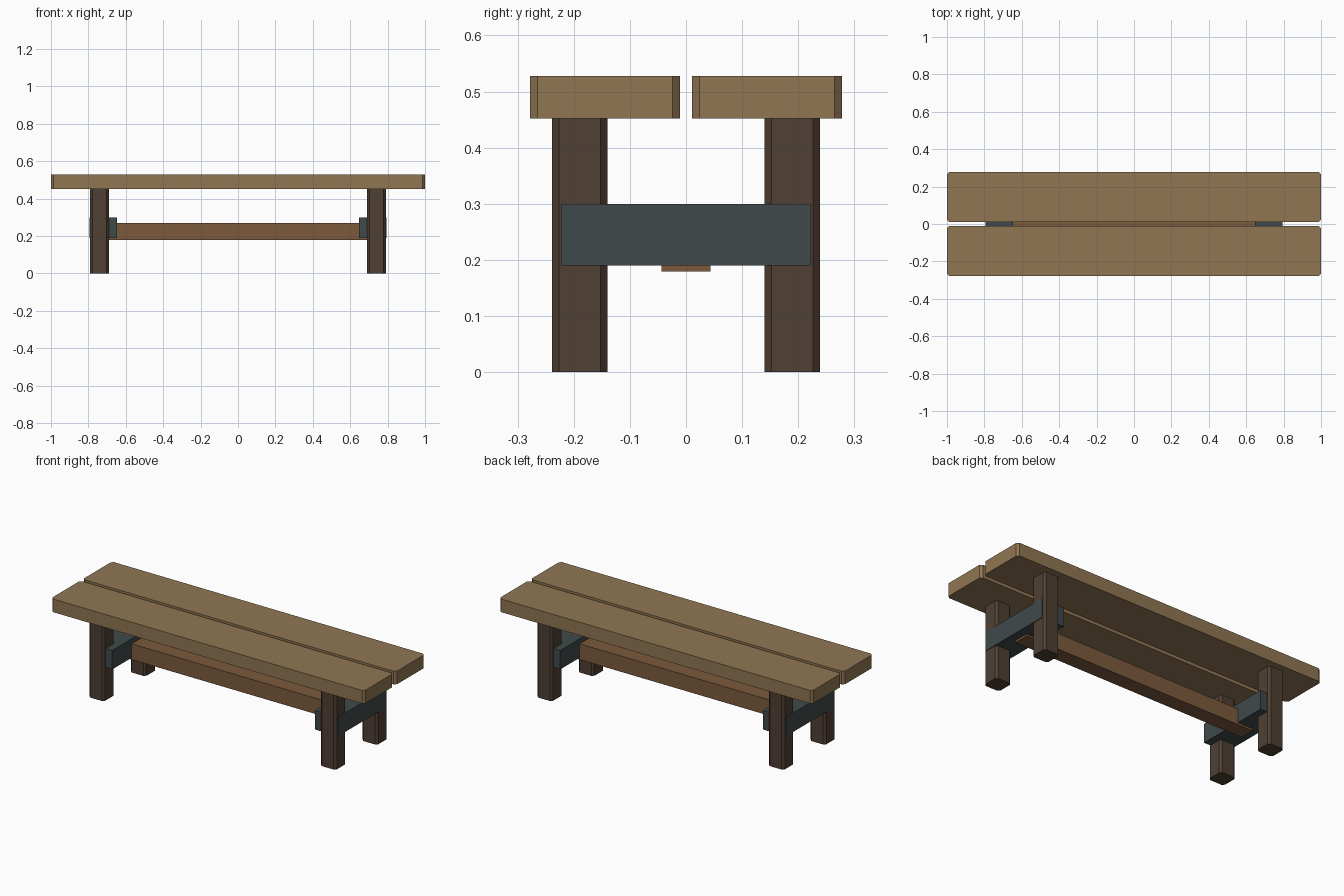
import bpy, bmesh

if "Cube" in bpy.data.objects:
    bpy.data.objects.remove(bpy.data.objects["Cube"])


def material(name, rgb):
    m = bpy.data.materials.new(name)
    m.diffuse_color = (*rgb, 1)
    m.use_nodes = True
    m.node_tree.nodes["Principled BSDF"].inputs["Base Color"].default_value = m.diffuse_color
    return m


LIGHT_WOOD = material("light_wood", (0.28, 0.18, 0.085))
DARK_WOOD = material("dark_wood", (0.08, 0.05, 0.033))
RED_WOOD = material("red_wood", (0.20, 0.10, 0.046))
SLATE = material("slate_paint", (0.052, 0.068, 0.070))


def beam(name, lo, hi, mat, chamfer=0.0):
    """Box between two corners, with optional chamfered vertical edges."""
    bm = bmesh.new()
    bmesh.ops.create_cube(bm, size=1)
    for v in bm.verts:
        v.co = [(a + b) / 2 + c * (b - a) for a, b, c in zip(lo, hi, v.co)]
    if chamfer:
        upright = [e for e in bm.edges
                   if abs(e.verts[0].co.z - e.verts[1].co.z) > 1e-4]
        bmesh.ops.bevel(bm, geom=upright, offset=chamfer, segments=1,
                        affect='EDGES')
    bmesh.ops.recalc_face_normals(bm, faces=bm.faces)
    me = bpy.data.meshes.new(name)
    bm.to_mesh(me)
    bm.free()
    me.materials.append(mat)
    ob = bpy.data.objects.new(name, me)
    bpy.context.collection.objects.link(ob)
    return ob


def span(sign, near, far):
    return sorted((sign * near, sign * far))


# seat planks and legs, front and back
for sy, row in ((-1, "front"), (1, "back")):
    y0, y1 = span(sy, 0.011, 0.278)
    beam(f"{row}_seat_plank", (-1, y0, 0.452), (1, y1, 0.528),
         LIGHT_WOOD, 0.013)
    for sx, side in ((-1, "left"), (1, "right")):
        x0, x1 = span(sx, 0.69, 0.79)
        y0, y1 = span(sy, 0.14, 0.239)
        beam(f"{row}_{side}_leg", (x0, y0, 0), (x1, y1, 0.452),
             DARK_WOOD, 0.0125)

# cross rails joining each pair of legs
for sx, side in ((-1, "left"), (1, "right")):
    x0, x1 = span(sx, 0.648, 0.794)
    beam(f"{side}_cross_rail", (x0, -0.222, 0.19), (x1, 0.222, 0.30), SLATE)

# long stretcher between the rails
beam("stretcher", (-0.745, -0.044, 0.179), (0.745, 0.044, 0.27), RED_WOOD)
